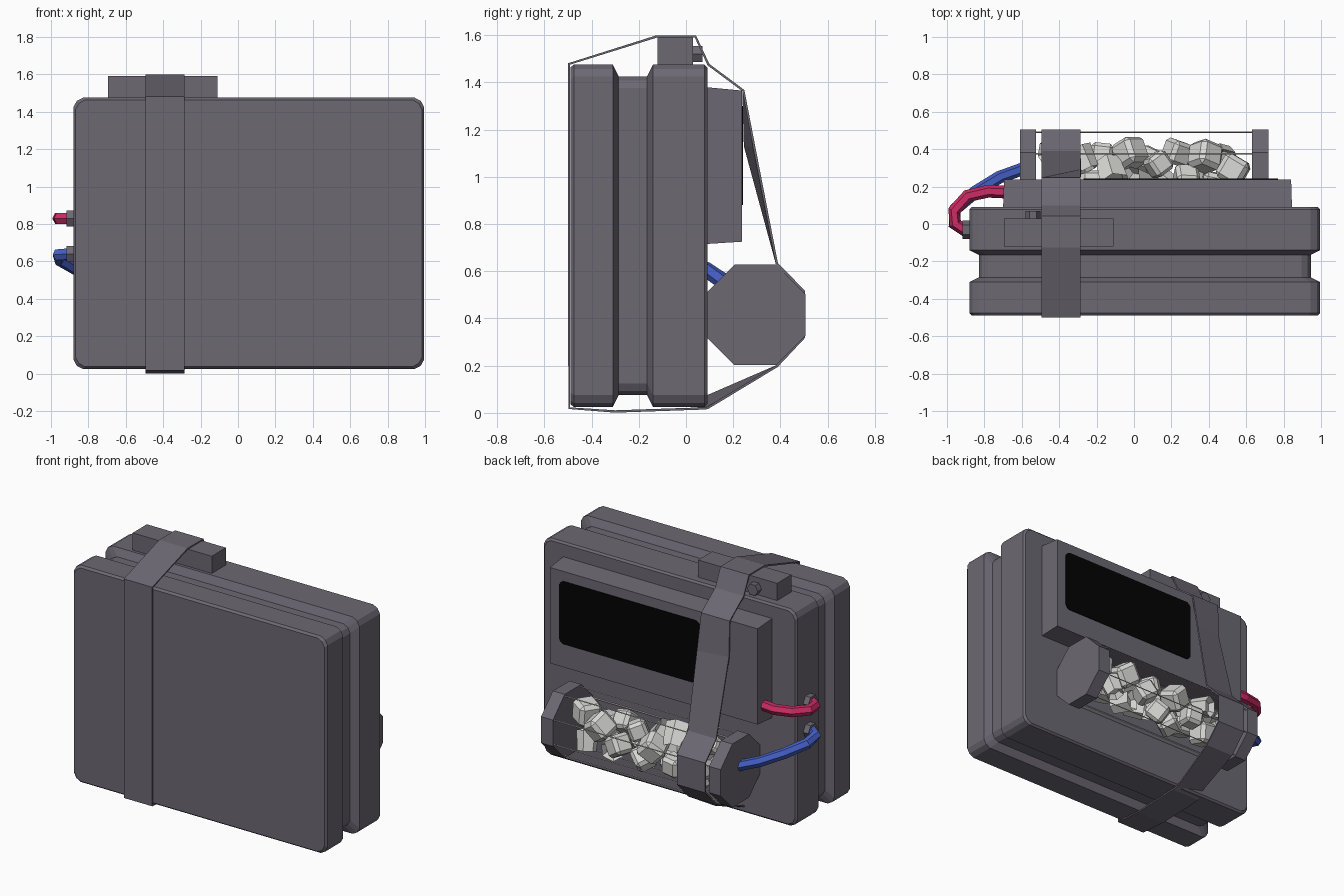
import bpy, bmesh, math, random
from mathutils import Vector, Euler

if "Cube" in bpy.data.objects:
    bpy.data.objects.remove(bpy.data.objects["Cube"])

random.seed(4)


def material(name, rgb):
    m = bpy.data.materials.new(name)
    m.diffuse_color = (*rgb, 1)
    m.use_nodes = True
    m.node_tree.nodes["Principled BSDF"].inputs["Base Color"].default_value = m.diffuse_color
    return m


GREY = material("slate grey", (0.15, 0.138, 0.17))
BLACK = material("screen black", (0.001, 0.001, 0.001))
RED = material("crimson", (0.60, 0.025, 0.13))
BLUE = material("blue", (0.06, 0.115, 0.56))
WHITE = material("pale grey", (0.68, 0.68, 0.66))


def finish(name, bm, mat):
    bmesh.ops.recalc_face_normals(bm, faces=bm.faces)
    me = bpy.data.meshes.new(name)
    bm.to_mesh(me)
    bm.free()
    me.materials.append(mat)
    ob = bpy.data.objects.new(name, me)
    bpy.context.collection.objects.link(ob)
    return ob


def loft(name, rings, mat):
    """Skin a closed solid through rings of equal point count."""
    bm = bmesh.new()
    loops = [[bm.verts.new(p) for p in r] for r in rings]
    n = len(loops[0])
    for a, b in zip(loops, loops[1:]):
        for i in range(n):
            bm.faces.new((a[i], a[(i + 1) % n], b[(i + 1) % n], b[i]))
    bm.faces.new(loops[0])
    bm.faces.new(loops[-1])
    return finish(name, bm, mat)


def cut_rect(x0, x1, z0, z1, y, inset=0, c=0.05):
    """Rectangle in the xz plane with cut corners."""
    x0, x1, z0, z1 = x0 + inset, x1 - inset, z0 + inset, z1 - inset
    k = c * 0.35
    pts = []
    for x, z, sx, sz in ((x0, z0, 1, 1), (x1, z0, -1, 1), (x1, z1, -1, -1), (x0, z1, 1, -1)):
        corner = [(x, z + sz * c), (x + sx * k, z + sz * k), (x + sx * c, z)]
        pts += corner if sx * sz > 0 else corner[::-1]
    return [(px, y, pz) for px, pz in pts]


def prism(name, sides, r, x0, x1, y, z, mat, turn=0.0):
    """Prism along x."""
    ring = [(y + r * math.cos(turn + math.tau * i / sides),
             z + r * math.sin(turn + math.tau * i / sides)) for i in range(sides)]
    return loft(name, [[(x, a, b) for a, b in ring] for x in (x0, x1)], mat)


# Case: two shells with a recessed seam between them
CASE = (-0.88, 0.995, 0.025, 1.475)
profile = [(-0.49, 0.012), (-0.475, 0), (-0.31, 0), (-0.285, 0.05),
           (-0.165, 0.05), (-0.14, 0), (0.078, 0), (0.09, 0.012)]
loft("case", [cut_rect(*CASE, y, i) for y, i in profile], GREY)

# Raised back panel and its screen
loft("back_panel", [[(x0, y, z0), (x1, y, z0), (x1, y, z1), (x0, y, z1)]
                    for x0, x1, z0, z1, y in ((-0.70, 0.845, 0.715, 1.38, 0.08),
                                              (-0.695, 0.84, 0.725, 1.365, 0.237))], GREY)
loft("screen", [cut_rect(-0.27, 0.77, 0.88, 1.30, y, 0, 0.03) for y in (0.235, 0.242)], BLACK)

# Top handle block
loft("handle_block", [[(-0.695, y, 1.45), (-0.11, y, 1.45), (-0.11, y, 1.59), (-0.695, y, 1.59)]
                      for y in (-0.12, 0.03)], GREY)

# Hex nuts for the hoses and the small one behind the handle
for label, z in (("red", 0.83), ("blue", 0.64)):
    prism(label + "_hose_nut", 6, 0.05, -0.918, -0.87, -0.03, z, GREY)
loft("handle_nut", [[(-0.54 + 0.04 * math.cos(math.pi / 3 * i), y,
                      1.52 + 0.04 * math.sin(math.pi / 3 * i)) for i in range(6)]
                    for y in (0.02, 0.07)], GREY)

# Octagonal canister end caps
CY, CZ, R = 0.293, 0.415, 0.23
for label, x0, x1 in (("left", -0.61, -0.525), ("right", 0.63, 0.718)):
    prism(label + "_canister_cap", 8, R, x0, x1, CY, CZ, GREY, math.pi / 8)

# Thin edge rods of the clear canister
for i in range(8):
    a = math.pi / 8 + math.pi / 4 * i
    prism("canister_rod", 4, 0.004, -0.53, 0.635, CY + 0.215 * math.cos(a),
          CZ + 0.215 * math.sin(a), WHITE)


def chunk(i, loc, size, ring):
    """Bevelled block, or six sided ring piece with a sunken end."""
    bm = bmesh.new()
    if ring:
        bmesh.ops.create_cone(bm, cap_ends=True, segments=6, radius1=size * 0.6,
                              radius2=size * 0.5, depth=size * 1.1)
        ends = [f for f in bm.faces if len(f.verts) == 6]
        bmesh.ops.inset_individual(bm, faces=ends, thickness=size * 0.2)
        for f in ends:
            for v in f.verts:
                v.co.z *= 0.5
    else:
        bmesh.ops.create_cube(bm, size=size)
        bmesh.ops.bevel(bm, geom=bm.edges[:], offset=size * 0.16, segments=1, affect='EDGES')
    rot = Euler([random.uniform(0, math.tau) for _ in range(3)]).to_matrix().to_4x4()
    bmesh.ops.transform(bm, matrix=rot, verts=bm.verts)
    bmesh.ops.translate(bm, vec=loc, verts=bm.verts)
    finish("chunk", bm, WHITE)


# Loose pale chunks filling the canister
N = 20
for i in range(N):
    x = -0.42 + 0.95 * i / (N - 1)
    a = i * 2.4
    r = 0.09
    size = random.uniform(0.11, 0.15)
    chunk(i, Vector((x, CY + r * math.cos(a), CZ + r * math.sin(a))), size, i % 3 == 0)


def hose(name, pts, r, mat):
    """Six sided tube swept along a path."""
    pts = [Vector(p) for p in pts]
    rings = []
    for i, p in enumerate(pts):
        t = (pts[min(i + 1, len(pts) - 1)] - pts[max(i - 1, 0)]).normalized()
        u = t.cross(Vector((0, 0, 1))).normalized()
        v = u.cross(t)
        rings.append([p + r * (u * math.cos(math.pi / 3 * k) + v * math.sin(math.pi / 3 * k))
                      for k in range(6)])
    loft(name, rings, mat)


hose("red_hose", [(-0.67, 0.17, 0.83), (-0.78, 0.175, 0.825), (-0.89, 0.15, 0.83),
                  (-0.962, 0.07, 0.83), (-0.955, 0.0, 0.83), (-0.90, -0.035, 0.83)], 0.034, RED)
hose("blue_hose", [(-0.58, 0.30, 0.44), (-0.72, 0.25, 0.49), (-0.85, 0.17, 0.55),
                   (-0.955, 0.08, 0.61), (-0.96, 0.0, 0.635), (-0.90, -0.035, 0.64)], 0.034, BLUE)

# Strap round the whole pack; its inner edge stands off where it twists
strap = [(-0.495, 0.02), (-0.495, 1.478), (-0.125, 1.594), (0.04, 1.594), (0.095, 1.475),
         (0.243, 1.365), (0.25, 1.13), (0.385, 0.632), (0.5, 0.515), (0.5, 0.32),
         (0.385, 0.198), (0.09, 0.07), (0.05, 0.018), (-0.3, 0.006)]
twist = {6: (0.288, 1.13), 11: (0.09, 0.02)}
bm = bmesh.new()
left = [bm.verts.new((-0.495, y, z)) for y, z in strap]
right = [bm.verts.new((-0.285, *twist.get(i, p))) for i, p in enumerate(strap)]
for i in range(len(strap)):
    j = (i + 1) % len(strap)
    bm.faces.new((left[i], left[j], right[j], right[i]))
ob = finish("strap", bm, GREY)
mod = ob.modifiers.new("thickness", 'SOLIDIFY')
mod.thickness = 0.01
mod.offset = 0
